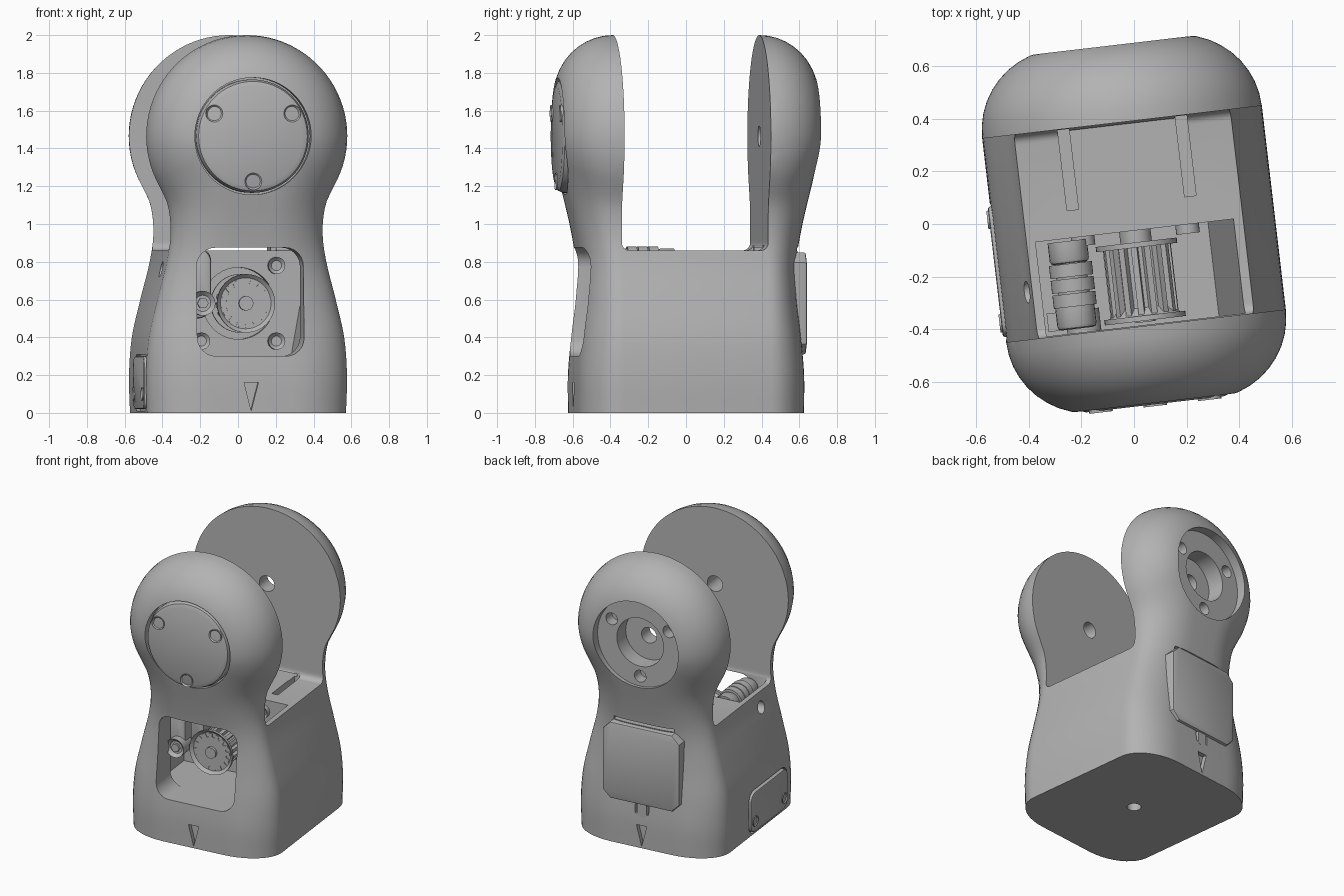
import bpy, bmesh, math
from mathutils import Matrix

cube = bpy.data.objects.get("Cube")
if cube:
    bpy.data.objects.remove(cube, do_unlink=True)

grey = bpy.data.materials.new("plain grey")
grey.use_nodes = True
colour = (0.45, 0.45, 0.45, 1)
grey.diffuse_color = colour
grey.node_tree.nodes["Principled BSDF"].inputs["Base Color"].default_value = colour

HEAD_Z, HEAD_R, GAP, FLOOR = 1.465, 0.535, 0.39, 0.86
AXLE_Z = 0.58
BACK = Matrix.Rotation(math.pi, 4, 'Z')
SIDE = Matrix.Rotation(-math.pi / 2, 4, 'Z')
FRONT = Matrix.Identity(4)
parts, cutters = [], []


def finish(name, bm, turn=FRONT, cut=False):
    bmesh.ops.recalc_face_normals(bm, faces=bm.faces)
    bm.transform(turn)
    mesh = bpy.data.meshes.new(name)
    bm.to_mesh(mesh)
    bm.free()
    mesh.materials.append(grey)
    ob = bpy.data.objects.new(name, mesh)
    bpy.context.collection.objects.link(ob)
    (cutters if cut else parts).append(ob)
    return ob


def prism(name, pts, y0, y1, turn=FRONT, cut=False, bevel=0, socket=0):
    """Extrude an x-z outline along y; y0 is the outer face."""
    bm = bmesh.new()
    outer = bm.faces.new([bm.verts.new((x, y0, z)) for x, z in pts])
    inner = [bm.verts.new((x, y1, z)) for x, z in pts]
    bm.faces.new(inner)
    n = len(pts)
    rim = list(outer.verts)
    for i in range(n):
        j = (i + 1) % n
        bm.faces.new((rim[i], rim[j], inner[j], inner[i]))
    bmesh.ops.recalc_face_normals(bm, faces=bm.faces)
    if bevel:
        bmesh.ops.bevel(bm, geom=list(outer.edges), offset=bevel, segments=2,
                        affect='EDGES', profile=0.5)
    if socket:
        bmesh.ops.inset_region(bm, faces=[outer], thickness=socket)
        bmesh.ops.translate(bm, verts=outer.verts, vec=(0, socket, 0))
    return finish(name, bm, turn, cut)


def circle(x, z, r, n=40):
    return [(x + r * math.cos(math.tau * i / n), z + r * math.sin(math.tau * i / n))
            for i in range(n)]


def round_rect(x0, x1, z0, z1, r, n=6):
    pts = []
    corners = ((x1 - r, z1 - r), (x0 + r, z1 - r), (x0 + r, z0 + r), (x1 - r, z0 + r))
    for k, (cx, cz) in enumerate(corners):
        for i in range(n + 1):
            a = math.pi / 2 * (k + i / n)
            pts.append((cx + r * math.cos(a), cz + r * math.sin(a)))
    return pts


def box(x0, x1, z0, z1):
    return [(x0, z0), (x1, z0), (x1, z1), (x0, z1)]


def curve_at(table, z):
    """Smooth interpolation through (height, value) pairs."""
    z = min(max(z, table[0][0]), table[-1][0])
    k = max(i for i in range(len(table) - 1) if table[i][0] <= z)
    def slope(i):
        a, b = table[max(i - 1, 0)], table[min(i + 1, len(table) - 1)]
        return (b[1] - a[1]) / (b[0] - a[0])
    (z0, v0), (z1, v1) = table[k], table[k + 1]
    h = z1 - z0
    t = (z - z0) / h
    return ((2*t**3 - 3*t*t + 1) * v0 + (t**3 - 2*t*t + t) * h * slope(k)
            + (3*t*t - 2*t**3) * v1 + (t**3 - t*t) * h * slope(k + 1))


# Body: bottle-shaped outline with rounded front and back
WIDTH = [(0, .53), (.2, .535), (.4, .52), (.6, .475), (.8, .425), (.95, .405),
         (1.1, .42), (1.2, .465), (1.3, .509)]
DEPTH = [(0, .6), (.2, .6), (.4, .585), (.6, .57), (.8, .572), (1, .607),
         (1.2, .652), (1.4, .69), (1.5, .696), (2, .696)]
outline = [(curve_at(WIDTH, 1.2 * i / 30), 1.2 * i / 30) for i in range(30)]
start = math.asin((1.2 - HEAD_Z) / HEAD_R)
for i in range(29):
    a = start + (math.pi / 2 - start) * i / 28
    outline.append((HEAD_R * math.cos(a), HEAD_Z + HEAD_R * math.sin(a)))

bm = bmesh.new()
rings = []
for i, (x, z) in enumerate(outline):
    if i == 0:
        nx, nz = 1, 0
    elif i == len(outline) - 1:
        nx, nz = 0, 1
    else:
        dx, dz = (outline[i + 1][k] - outline[i - 1][k] for k in (0, 1))
        nx, nz = dz / math.hypot(dx, dz), -dx / math.hypot(dx, dz)
    quarter = []
    for k in range(11):
        t = math.pi / 2 * k / 10
        e = 0.31 * (1 - math.cos(t))
        pz = max(z - nz * e, 0)
        py = GAP + (curve_at(DEPTH, pz) - GAP) * math.sin(t)
        quarter.append((max(x - nx * e, 0), py, pz))
    back = quarter + [(-x, y, z) for x, y, z in reversed(quarter)]
    rings.append([bm.verts.new(p) for p in back + [(-x, -y, z) for x, y, z in back]])
for a, b in zip(rings, rings[1:]):
    for j in range(len(a)):
        k = (j + 1) % len(a)
        bm.faces.new((a[j], a[k], b[k], b[j]))
bm.faces.new(rings[0])
bmesh.ops.remove_doubles(bm, verts=bm.verts, dist=1e-5)
body = finish("body", bm)

# Gap between the two heads, with a filleted floor
prism("gap_cutter", round_rect(-GAP, GAP, FLOOR, 2.4, .04), -1, 1, SIDE, True)

# Tapered pocket, front window and rear slit
prism("pocket_cutter", [(-.38, .3), (.28, .3), (.385, .9), (-.38, .9)], -.386, -.025, cut=True)
prism("window_cutter", round_rect(-.285, .285, .3, .875, .1), -.8, -.375, cut=True)
prism("slit_cutter", box(-.22, .22, .856, .876), -.8, -.3, BACK, True)
prism("motor_cutter", circle(0, AXLE_Z, .19), -.1, .03, cut=True)
for x in (-.225, .225):
    prism("floor_slot_cutter", box(x - .022, x + .022, .8, .9), -.388, -.08, BACK, True)

# Pointer marks, head recesses and bores
screw_ring = [(.24 * math.cos(math.radians(a)), HEAD_Z + .24 * math.sin(math.radians(a)))
              for a in (30, 150, 270)]
for turn in (FRONT, BACK):
    prism("pointer_cutter", [(-.038, .16), (.038, .16), (0, .012)], -.75, -.57, turn, True)
    prism("recess_cutter", circle(0, HEAD_Z, .31, 64), -.8, -.62, turn, True)
    prism("bore_cutter", circle(0, HEAD_Z, .055), -.7, -.3, turn, True)
prism("bearing_cutter", circle(0, HEAD_Z, .17), -.7, -.5, BACK, True)
for x, z in screw_ring:
    prism("screw_hole_cutter", circle(x, z, .042, 24), -.7, -.54, BACK, True)
prism("clip_cutter", box(-.05, .05, .24, .4), -.7, -.56, BACK, True)

# Side opening, side hole and base hole
prism("side_recess_cutter", round_rect(-.14, .38, .01, .31, .07), -.6, -.51, SIDE, True)
prism("side_hole_cutter", circle(.21, .76, .042, 24), -.6, -.35, SIDE, True)
prism("base_hole_cutter", circle(0, 0, .045, 24), -.1, .1,
      Matrix.Rotation(math.pi / 2, 4, 'X'), True)

for c in cutters:
    mod = body.modifiers.new(c.name, 'BOOLEAN')
    mod.operation, mod.solver, mod.object = 'DIFFERENCE', 'EXACT', c
cut_mesh = bpy.data.meshes.new_from_object(
    body.evaluated_get(bpy.context.evaluated_depsgraph_get()))
body.modifiers.clear()
body.data = cut_mesh
for c in cutters:
    bpy.data.objects.remove(c, do_unlink=True)
cutters.clear()

# Front cap with three screws
cap = prism("front_cap", circle(0, HEAD_Z, .3, 64), -.69, -.61, bevel=.035)
for x, z in screw_ring:
    prism("cap_screw", circle(x, z, .045, 24), -.697, -.66, socket=.018)

# Rear cover with chamfered corners, and its clip
c = .055
cover = [(-.28 + c, .31), (.28 - c, .31), (.28, .31 + c), (.28, .85 - c),
         (.28 - c, .85), (-.28 + c, .85), (-.28, .85 - c), (-.28, .31 + c)]
prism("rear_cover", cover, -.613, -.5, BACK, bevel=.012)
prism("rear_clip", round_rect(-.035, .035, .22, .33, .02), -.6, -.54, BACK)

# Side panel with two screws
prism("side_panel", round_rect(-.13, .37, .02, .3, .06), -.545, -.5, SIDE, bevel=.01)
for a in (-.08, .316):
    prism("panel_screw", circle(a, .1, .035, 24), -.552, -.53, SIDE, socket=.014)

# Motor mounting screws
for x in (-.2, .2):
    for z in (AXLE_Z - .2, AXLE_Z + .2):
        prism("motor_screw", circle(x, z, .045, 24), -.06, -.02, socket=.018)

# Toothed pulley between two flanges
teeth = [(r * math.cos(a), AXLE_Z + r * math.sin(a))
         for k in range(16) for r, s in ((.13, 0), (.13, .45), (.105, .55), (.105, .9))
         for a in [math.tau * (k + s) / 16]]
prism("pulley_teeth", teeth, -.355, -.085)
prism("pulley_front_flange", circle(0, AXLE_Z, .155), -.37, -.35, socket=.115)
prism("pulley_back_flange", circle(0, AXLE_Z, .155), -.09, -.07)
prism("pulley_hub", circle(0, AXLE_Z, .06), -.08, .03)
prism("motor_shaft", circle(0, AXLE_Z, .038), -.375, -.3)

# Belt tensioner: two cheeks, rollers and a bolted boss
for y in (-.37, -.12):
    prism("tensioner_cheek", round_rect(-.335, -.185, .5, .87, .07), y, y + .085, bevel=.015)
for k in range(3):
    y = -.285 + k * .057
    prism("tensioner_roller", circle(-.258, .8, .082), y, y + .05)
prism("tensioner_axle", circle(-.258, .8, .06), -.3, -.1)
prism("tensioner_boss", circle(-.235, AXLE_Z, .065), -.42, -.3, socket=.022)
prism("tensioner_bolt", circle(-.235, AXLE_Z, .03, 6), -.415, -.38)
prism("tensioner_arm", box(-.37, -.235, .53, .63), -.37, -.3)

# Turn the whole assembly slightly and smooth it
for ob in parts:
    ob.data.transform(Matrix.Rotation(math.radians(6.7), 4, 'Z'))
    ob.data.shade_smooth()
    ob.data.set_sharp_from_angle(angle=math.radians(30))
